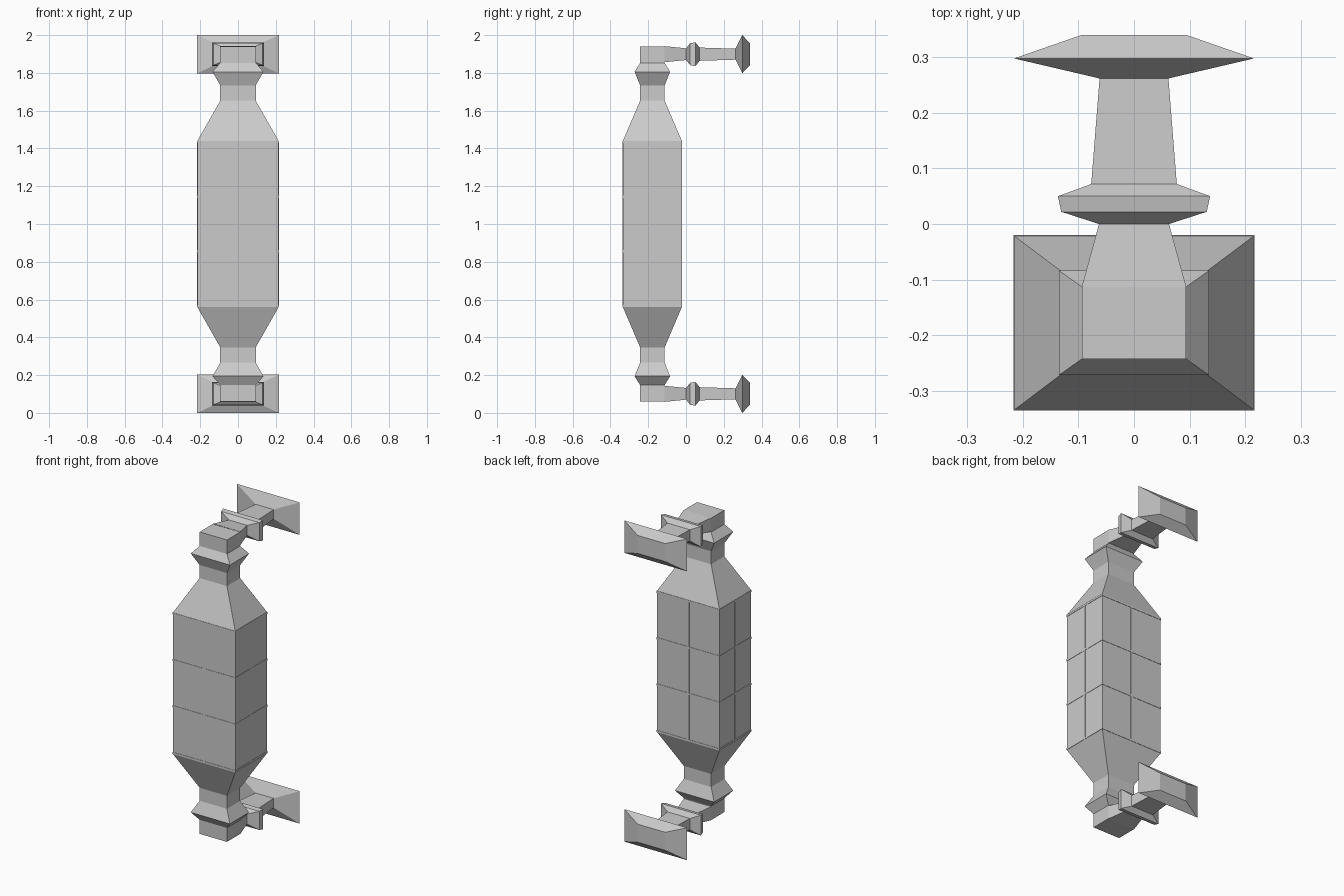
import bpy, bmesh

if "Cube" in bpy.data.objects:
    bpy.data.objects.remove(bpy.data.objects["Cube"])

MID_Z = 1.0      # the model is symmetric about this height
BODY_Y = -0.178  # centre line of the lantern column


def loft(name, rings, loc, cap_start=True, cap_end=True):
    """Skin a list of four-corner rings into one object."""
    bm = bmesh.new()
    loops = [[bm.verts.new(p) for p in ring] for ring in rings]
    for a, b in zip(loops, loops[1:]):
        for i in range(4):
            j = (i + 1) % 4
            bm.faces.new((a[i], a[j], b[j], b[i]))
    if cap_start:
        bm.faces.new(loops[0][::-1])
    if cap_end:
        bm.faces.new(loops[-1])
    bmesh.ops.recalc_face_normals(bm, faces=bm.faces)
    mesh = bpy.data.meshes.new(name)
    bm.to_mesh(mesh)
    bm.free()
    obj = bpy.data.objects.new(name, mesh)
    obj.location = loc
    bpy.context.collection.objects.link(obj)
    return obj


def level(z, hx, hy):
    return [(-hx, -hy, z), (hx, -hy, z), (hx, hy, z), (-hx, hy, z)]


def upright(y, hx, hz, cz):
    return [(-hx, y, cz - hz), (hx, y, cz - hz), (hx, y, cz + hz), (-hx, y, cz + hz)]


def box(name, loc, hx, hy, hz):
    return loft(name, [level(-hz, hx, hy), level(hz, hx, hy)], loc)


# Lantern column: body, tapers, necks, flared rims and end blocks
upper = [(0.440, 0.215, 0.156), (0.653, 0.094, 0.065), (0.734, 0.094, 0.065),
         (0.806, 0.135, 0.094), (0.853, 0.094, 0.065), (0.940, 0.094, 0.065)]
profile = [(-z, x, y) for z, x, y in reversed(upper)] + upper
loft("lantern_column", [level(*p) for p in profile], (0, BODY_Y, MID_Z))

# Wall arms with collar and mounting plate, mirrored top to bottom
arm = [(-0.113, 0.094, 0.0425), (0.0, 0.063, 0.031), (0.022, 0.131, 0.058),
       (0.050, 0.137, 0.063), (0.072, 0.077, 0.035), (0.262, 0.062, 0.029),
       (0.298, 0.216, 0.101), (0.340, 0.095, 0.056)]
bracket = loft("wall_brackets", [upright(*p, 0.899) for p in arm], (0, 0, MID_Z),
               cap_start=False)
mirror = bracket.modifiers.new("Mirror", 'MIRROR')
mirror.use_axis = (False, False, True)

# Thin glazing bars standing just proud of the glass
PROUD = 0.002
for dz in (-0.434, -0.144, 0.144, 0.434):
    box("horizontal_bar", (0, BODY_Y, MID_Z + dz), 0.215 + PROUD, 0.156 + PROUD, 0.006)
box("front_back_bar", (0, BODY_Y, MID_Z), 0.007, 0.156 + PROUD, 0.434)
box("side_bar", (0, BODY_Y, MID_Z), 0.215 + PROUD, 0.007, 0.434)
